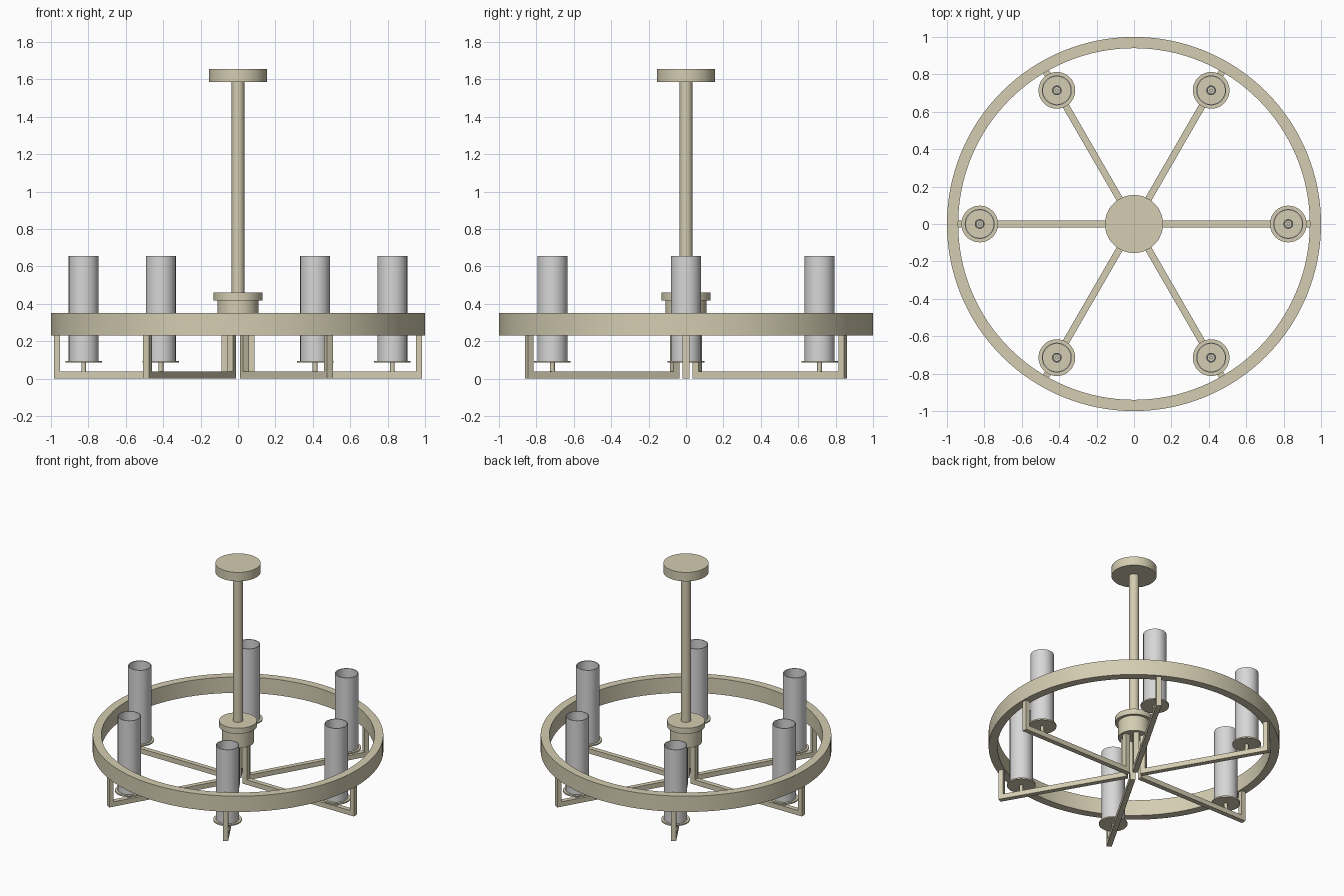
import bpy, math
from mathutils import Matrix

if "Cube" in bpy.data.objects:
    bpy.data.objects.remove(bpy.data.objects["Cube"])


def material(name, rgb):
    m = bpy.data.materials.new(name)
    m.diffuse_color = (*rgb, 1)
    m.use_nodes = True
    m.node_tree.nodes["Principled BSDF"].inputs["Base Color"].default_value = m.diffuse_color
    return m


BRASS = material("pale_brass", (0.66, 0.61, 0.445))
GLASS = material("frosted_grey", (0.68, 0.68, 0.68))
DARK = material("socket_grey", (0.22, 0.23, 0.25))


def make(name, verts, faces, mat, smooth=True):
    mesh = bpy.data.meshes.new(name)
    mesh.from_pydata(verts, [], faces)
    mesh.materials.append(mat)
    ob = bpy.data.objects.new(name, mesh)
    bpy.context.collection.objects.link(ob)
    bpy.ops.object.select_all(action='DESELECT')
    ob.select_set(True)
    bpy.context.view_layer.objects.active = ob
    if smooth:
        bpy.ops.object.shade_smooth_by_angle(angle=math.radians(35))
    return ob


def lathe(name, profile, mat, segs=48, closed=False, at=(0, 0)):
    """Revolve (radius, z) points, bottom to top on the outside; open profiles get end caps."""
    n = len(profile)
    verts = [(at[0] + r * math.cos(2 * math.pi * s / segs),
              at[1] + r * math.sin(2 * math.pi * s / segs), z)
             for s in range(segs) for r, z in profile]
    faces = []
    for s in range(segs):
        a, b = s * n, (s + 1) % segs * n
        for i in range(n if closed else n - 1):
            j = (i + 1) % n
            faces.append((a + i, b + i, b + j, a + j))
    if not closed:
        faces.append([s * n for s in reversed(range(segs))])
        faces.append([s * n + n - 1 for s in range(segs)])
    return make(name, verts, faces, mat)


def tube(name, inner, outer, z0, z1, mat, segs=48, at=(0, 0)):
    return lathe(name, [(outer, z0), (outer, z1), (inner, z1), (inner, z0)],
                 mat, segs, True, at)


def bracket(name, angle):
    """One bent square bar: down from the hub, out along the floor, up to the ring."""
    w = 0.018
    outline = [(0.05, 0), (0.985, 0), (0.985, 0.24), (0.952, 0.24),
               (0.952, 0.037), (0.087, 0.037), (0.087, 0.31), (0.05, 0.31)]
    n = len(outline)
    verts = [(x, y, z) for y in (-w, w) for x, z in outline]
    faces = [(i + n, (i + 1) % n + n, (i + 1) % n, i) for i in range(n)]
    # end profiles split into quads
    for q in ((0, 5, 6, 7), (0, 1, 4, 5), (1, 2, 3, 4)):
        faces.append(q)
        faces.append([k + n for k in reversed(q)])
    ob = make(name, verts, faces, BRASS, smooth=False)
    ob.data.transform(Matrix.Rotation(angle, 4, 'Z'))


# ceiling canopy, rod and hub
lathe("ceiling_canopy", [(0.155, 1.587), (0.155, 1.655)], BRASS, 64)
lathe("hanging_rod", [(0.034, 0.45), (0.034, 1.59)], BRASS, 32)
lathe("hub", [(0.11, 0.30), (0.11, 0.418), (0.13, 0.418), (0.13, 0.46)], BRASS)

# large outer band
tube("outer_ring", 0.94, 1.0, 0.23, 0.35, BRASS, 128)

# six arms, each with a lamp
for i in range(6):
    a = i * math.pi / 3
    p = (0.825 * math.cos(a), 0.825 * math.sin(a))
    bracket(f"arm_{i}", a)
    lathe(f"lamp_stem_{i}", [(0.013, 0.03), (0.013, 0.088)], BRASS, 16, at=p)
    lathe(f"saucer_{i}", [(0.098, 0.085), (0.098, 0.095)], BRASS, at=p)
    tube(f"glass_shade_{i}", 0.074, 0.08, 0.093, 0.656, GLASS, at=p)
    tube(f"socket_{i}", 0.018, 0.026, 0.093, 0.17, DARK, 24, at=p)
    lathe(f"socket_core_{i}", [(0.009, 0.093), (0.009, 0.15)], GLASS, 16, at=p)
